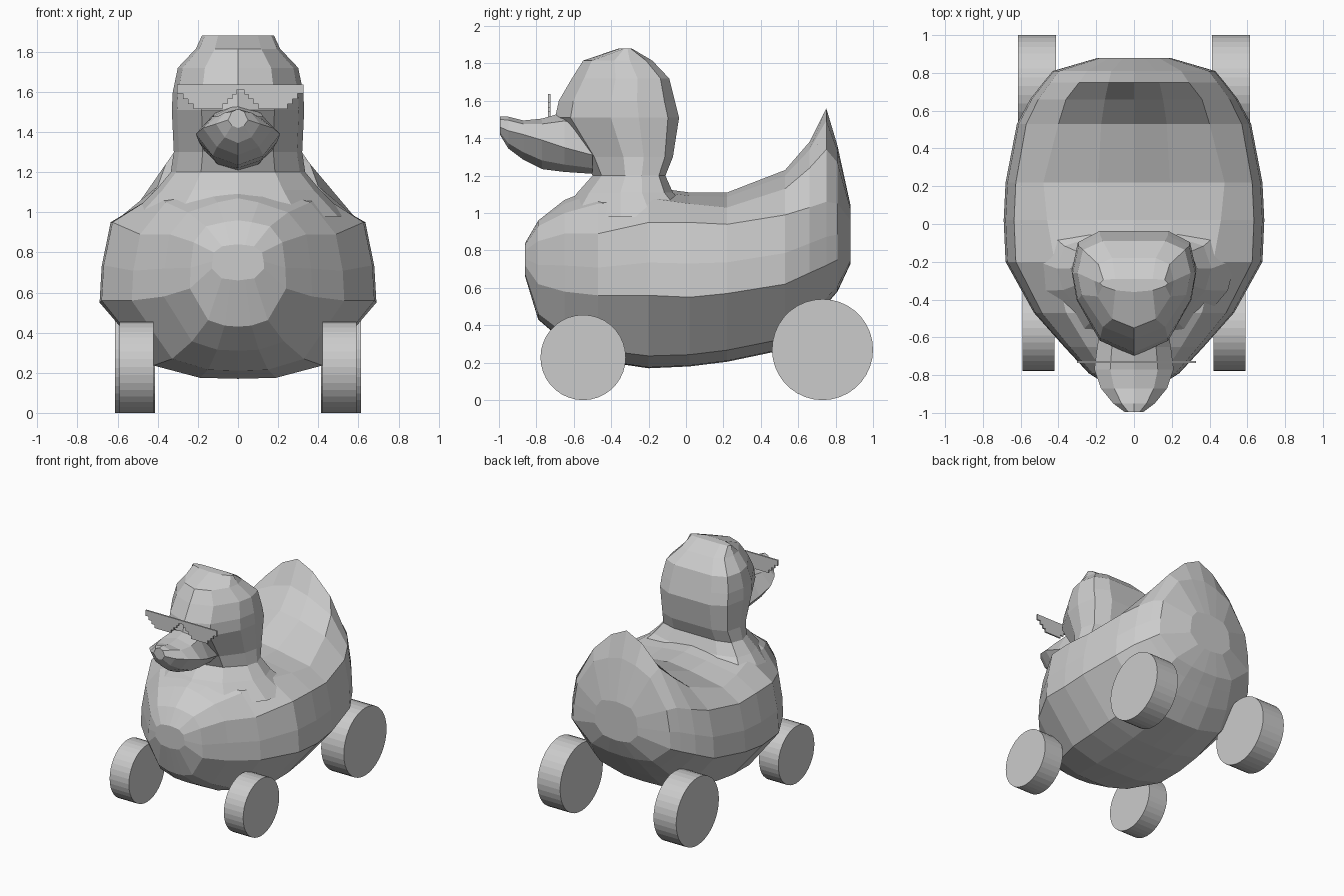
import bpy, bmesh
from math import pi, sin, cos


def loft(name, rings):
    """Skin a closed solid through rings with equal point counts."""
    bm = bmesh.new()
    loops = [[bm.verts.new(p) for p in ring] for ring in rings]
    for a, b in zip(loops, loops[1:]):
        n = len(a)
        for i in range(n):
            j = (i + 1) % n
            bm.faces.new((a[i], a[j], b[j], b[i]))
    bm.faces.new(loops[0])
    bm.faces.new(loops[-1])
    bmesh.ops.recalc_face_normals(bm, faces=bm.faces[:])
    mesh = bpy.data.meshes.new(name)
    bm.to_mesh(mesh)
    bm.free()
    obj = bpy.data.objects.new(name, mesh)
    bpy.context.collection.objects.link(obj)
    return obj


def mirrored(half):
    """Complete a half ring whose first and last points lie on x = 0."""
    return half + [(-a, b) for a, b in half[-2:0:-1]]


# Body with upturned tail: y, width, belly, widest, shoulder, rim x, rim z, spine
body = [(-0.86, 0.13, 0.66, 0.72, 0.80, 0.08, 0.83, 0.84),
        (-0.79, 0.24, 0.43, 0.62, 0.85, 0.16, 0.93, 0.96),
        (-0.65, 0.37, 0.31, 0.58, 0.89, 0.25, 1.00, 1.07),
        (-0.47, 0.53, 0.21, 0.56, 0.89, 0.36, 1.05, 1.14),
        (-0.20, 0.68, 0.17, 0.56, 0.95, 0.42, 1.08, 1.14),
        (0.02, 0.69, 0.18, 0.55, 0.95, 0.46, 1.05, 1.11),
        (0.22, 0.68, 0.205, 0.57, 0.94, 0.48, 1.03, 1.11),
        (0.53, 0.62, 0.27, 0.62, 0.99, 0.40, 1.13, 1.23),
        (0.66, 0.55, 0.40, 0.68, 1.03, 0.36, 1.24, 1.38),
        (0.75, 0.48, 0.51, 0.72, 1.06, 0.29, 1.34, 1.56),
        (0.81, 0.43, 0.58, 0.75, 1.05, 0.25, 1.27, 1.36),
        (0.88, 0.19, 0.73, 0.82, 0.96, 0.13, 1.02, 1.04)]


def body_ring(y, w, zb, zw, zs, rim, zr, zt):
    half = [(0, zb), (0.28 * w, zb + 0.005), (0.62 * w, zb + 0.17 * (zw - zb)),
            (w, zw), (0.985 * w, zw + 0.45 * (zs - zw)), (0.92 * w, zs),
            (rim, zr), (0.28 * w, zr + 0.7 * (zt - zr)), (0, zt)]
    return [(x, y, z) for x, z in mirrored(half)]


loft("body", [body_ring(*s) for s in body])

# Neck and head: z, front y, back y, half width
head = [(0.98, -0.68, 0.05, 0.54), (1.11, -0.58, -0.07, 0.41),
        (1.20, -0.50, -0.11, 0.335), (1.30, -0.55, -0.07, 0.32),
        (1.51, -0.70, -0.037, 0.33), (1.60, -0.68, -0.06, 0.325),
        (1.72, -0.61, -0.09, 0.30), (1.815, -0.55, -0.18, 0.21),
        (1.88, -0.36, -0.29, 0.18)]
# Plan outline of the head: pointed face, flat back
plan = mirrored([(0, -1), (0.55, -0.75), (0.92, -0.1), (1, 0.35),
                 (0.9, 0.82), (0.55, 1), (0, 1)])


def head_ring(z, y0, y1, w):
    return [(w * u, (y0 + y1) / 2 + v * (y1 - y0) / 2, z) for u, v in plan]


loft("head", [head_ring(*s) for s in head])

# Bill: y, bottom, lip height, top, half width
bill = [(-0.50, 1.21, 1.31, 1.50, 0.17), (-0.65, 1.22, 1.35, 1.54, 0.195),
        (-0.77, 1.235, 1.39, 1.505, 0.21), (-0.87, 1.285, 1.42, 1.495, 0.175),
        (-0.95, 1.345, 1.44, 1.515, 0.11), (-0.995, 1.42, 1.46, 1.515, 0.05)]


def bill_ring(y, zb, zl, zt, w):
    half = [(0, zb), (0.6 * w, zb + 0.3 * (zl - zb)), (w, zl),
            (0.6 * w, zl + 0.75 * (zt - zl)), (0, zt)]
    return [(x, y, z) for x, z in mirrored(half)]


loft("bill", [bill_ring(*s) for s in bill])

# Stepped sunglasses: half outline from outer top edge to bridge, mirrored
steps = [(0.315, 1.637), (0.315, 1.592), (0.285, 1.592), (0.285, 1.565),
         (0.26, 1.565), (0.26, 1.54), (0.235, 1.54), (0.235, 1.515),
         (0.09, 1.515), (0.09, 1.54), (0.065, 1.54), (0.065, 1.565),
         (0.04, 1.565), (0.04, 1.588), (0.02, 1.588), (0.02, 1.61)]
outline = steps + [(-x, z) for x, z in reversed(steps)]
loft("sunglasses", [[(x + 0.012, y, z) for x, z in outline]
                    for y in (-0.737, -0.725)])


# Wheels
def wheel(name, x, y, r, width, n=36):
    rings = [[(x + dx, y + r * sin(2 * pi * i / n), r + r * cos(2 * pi * i / n))
              for i in range(n)] for dx in (-width / 2, width / 2)]
    loft(name, rings)


for label, side in (("left", -1), ("right", 1)):
    wheel("front_wheel_" + label, side * 0.505, -0.55, 0.228, 0.17)
    wheel("rear_wheel_" + label, side * 0.513, 0.73, 0.27, 0.20)
